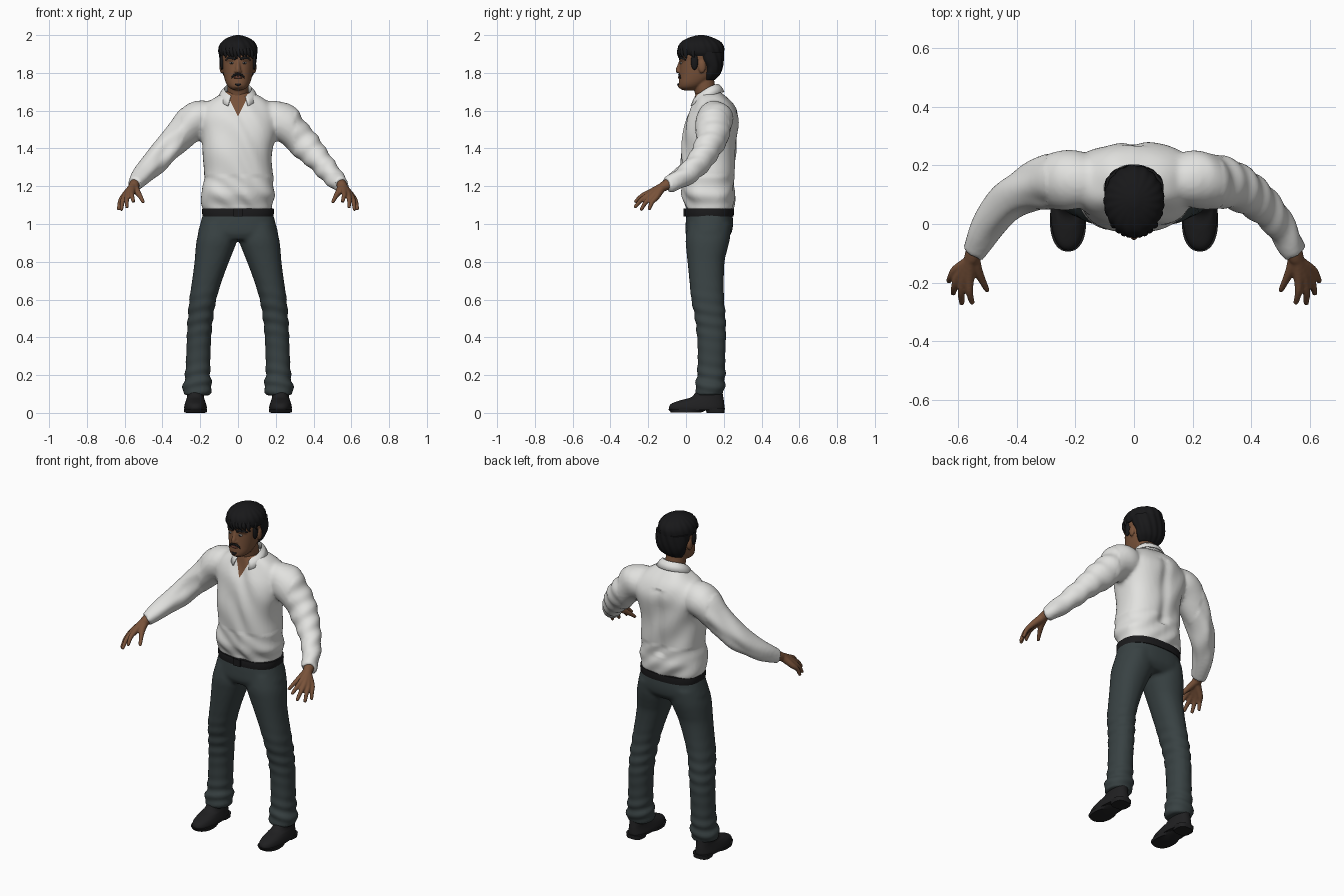
import bpy, bmesh, math, random
from mathutils import Vector, Matrix

random.seed(4)
cube = bpy.data.objects.get("Cube")
if cube:
    bpy.data.objects.remove(cube, do_unlink=True)


def material(name, *rgb):
    m = bpy.data.materials.new(name)
    m.use_nodes = True
    m.diffuse_color = (*rgb, 1)
    m.node_tree.nodes["Principled BSDF"].inputs["Base Color"].default_value = (*rgb, 1)
    return m


SHIRT = material("white cloth", .76, .76, .74)
TROUSER = material("slate cloth", .04, .054, .056)
SKIN = material("brown skin", .19, .085, .042)
HAIR = material("black hair", .009, .009, .01)
SHOE = material("black leather", .014, .014, .015)
BELT = material("belt black", .011, .011, .012)
EYE = material("eye white", .5, .47, .43)
LIP = material("lip brown", .13, .045, .03)


def spline(keys, n=5):
    """Smooth interpolation through tuples of any length."""
    out = []
    for i in range(len(keys) - 1):
        a, b, c, d = (keys[max(0, min(len(keys) - 1, i + k))] for k in (-1, 0, 1, 2))
        for s in range(n):
            t = s / n
            out.append([q + .5 * t * (r - p + t * (2*p - 5*q + 4*r - w + t * (3*(q - r) + w - p)))
                        for p, q, r, w in zip(a, b, c, d)])
    return out + [list(keys[-1])]


def skin(bm, loops):
    rows = [[bm.verts.new(p) for p in loop] for loop in loops]
    n = len(rows[0])
    for lo, hi in zip(rows, rows[1:]):
        for i in range(n):
            bm.faces.new((lo[i], lo[(i + 1) % n], hi[(i + 1) % n], hi[i]))
    bm.faces.new(rows[0][::-1])
    bm.faces.new(rows[-1])


def loft(bm, keys, e=2.0, sides=40, n=5, side=1):
    """Stack of horizontal rounded sections: z, x min, x max, y front, y back."""
    def ring(z, x0, x1, y0, y1):
        for i in range(sides):
            a = math.tau * i / sides
            c, s = math.cos(a), math.sin(a)
            yield (side * ((x0 + x1) / 2 + (x1 - x0) / 2 * math.copysign(abs(c) ** (2 / e), c)),
                   (y0 + y1) / 2 + (y1 - y0) / 2 * math.copysign(abs(s) ** (2 / e), s), z)
    skin(bm, [list(ring(*k)) for k in spline(keys, n)])


def tube(bm, keys, side=1, sides=16, n=4):
    """Round limb through points x, y, z, radius."""
    pts = spline(keys, n)
    pos = [Vector((side * p[0], p[1], p[2])) for p in pts]
    loops = []
    for i, p in enumerate(pts):
        q = (pos[min(i + 1, len(pos) - 1)] - pos[max(i - 1, 0)]).to_track_quat('Z', 'Y')
        loops.append([pos[i] + q @ Vector((math.cos(a), math.sin(a), 0)) * p[3]
                      for a in (math.tau * k / sides for k in range(sides))])
    skin(bm, loops)


def ball(bm, center, size):
    bmesh.ops.create_uvsphere(bm, u_segments=20, v_segments=12, radius=1,
                              matrix=Matrix.Translation(center) @ Matrix.Diagonal((*size, 1)))


def finish(bm, name, mat, voxel=0, smooth=3):
    bmesh.ops.recalc_face_normals(bm, faces=bm.faces)
    me = bpy.data.meshes.new(name)
    bm.to_mesh(me)
    bm.free()
    ob = bpy.data.objects.new(name, me)
    bpy.context.collection.objects.link(ob)
    if voxel:  # fuse overlapping volumes into one skin
        r = ob.modifiers.new("fuse", 'REMESH')
        r.mode, r.voxel_size = 'VOXEL', voxel
        s = ob.modifiers.new("relax", 'SMOOTH')
        s.factor, s.iterations = .5, smooth
        dg = bpy.context.evaluated_depsgraph_get()
        fused = bpy.data.meshes.new_from_object(ob.evaluated_get(dg))
        ob.modifiers.clear()
        ob.data = fused
    ob.data.materials.clear()
    ob.data.materials.append(mat)
    bpy.ops.object.select_all(action='DESELECT')
    ob.select_set(True)
    bpy.context.view_layer.objects.active = ob
    bpy.ops.object.shade_smooth_by_angle(angle=math.radians(45))
    return ob


def sym(rows):
    return [(z, -r, r, y0, y1) for z, r, y0, y1 in rows]


# Shirt: torso and sleeves fused, with soft folds
bm = bmesh.new()
loft(bm, sym([(1.07, .178, .005, .245), (1.1, .187, 0, .252), (1.15, .197, -.022, .26), (1.2, .188, -.025, .255),
              (1.3, .18, -.026, .258), (1.4, .187, -.024, .268), (1.48, .2, -.014, .274), (1.55, .21, .003, .278),
              (1.6, .2, .022, .267), (1.64, .17, .038, .245), (1.675, .12, .05, .21), (1.7, .07, .06, .18)]), e=2.5)
for s in (1, -1):
    tube(bm, [(.14, .15, 1.57, .085), (.22, .15, 1.55, .1), (.3, .14, 1.478, .088), (.4, .1, 1.368, .071),
              (.48, .02, 1.28, .06), (.53, -.06, 1.227, .048), (.55, -.1, 1.207, .043)], s, 24)
shirt = finish(bm, "shirt", SHIRT, .011, 4)
bm = bmesh.new()
bm.from_mesh(shirt.data)
bm.normal_update()
for v in bm.verts:
    x, y, z = v.co
    fold = .004 * math.sin(26 * z + 14 * abs(x) + 5 * math.sin(9 * x + 4 * y))
    fold += .003 * math.sin(60 * z + 8 * math.sin(7 * x)) * (z < 1.25 or abs(x) > .3)
    if y > .15:  # spine crease
        fold -= .01 * math.exp(-(x / .03) ** 2) * (1.2 < z < 1.6)
    v.co += v.normal * fold
# Open neck is cut as a V and coloured as skin
for s in (1, -1):
    bmesh.ops.bisect_plane(bm, geom=bm.verts[:] + bm.edges[:] + bm.faces[:],
                           plane_co=(0, 0, 1.57), plane_no=(s, 0, -.5))
for f in bm.faces:
    c = f.calc_center_median()
    f.material_index = int(c.y < .1 and abs(c.x) < .5 * (c.z - 1.57))
bm.to_mesh(shirt.data)
bm.free()
shirt.data.materials.append(SKIN)

# Folded collar, open at the front
bm = bmesh.new()
rows = []
for i in range(33):
    a = math.radians(30 + 300 * i / 32)
    f = ((1 + math.cos(a)) / 2) ** 1.5
    rows.append([bm.verts.new((rx * math.sin(a), .108 - ry * math.cos(a), z - drop * f))
                 for rx, ry, z, drop in ((.07, .06, 1.7, .03), (.072, .062, 1.742, .07),
                                         (.088, .08, 1.728, .075), (.106, .096, 1.7, .082))])
for p, q in zip(rows, rows[1:]):
    for k in range(3):
        bm.faces.new((p[k], p[k + 1], q[k + 1], q[k]))
collar = finish(bm, "collar", SHIRT)
collar.modifiers.new("cloth", 'SOLIDIFY').thickness = .007

# Belt
bm = bmesh.new()
loft(bm, sym([(1.04, .187, -.004, .252), (1.06, .19, -.006, .254), (1.082, .189, -.005, .254)]), e=2.5, n=2)
finish(bm, "belt", BELT)
bm = bmesh.new()
bmesh.ops.create_cube(bm, size=1, matrix=Matrix.Translation((0, -.008, 1.062)) @ Matrix.Diagonal((.045, .012, .042, 1)))
finish(bm, "belt_buckle", BELT)

# Trousers: hips and legs fused, rumpled at knee and cuff
bm = bmesh.new()
loft(bm, sym([(1.065, .182, .003, .245), (1, .2, -.002, .249), (.95, .212, -.002, .24), (.915, .2, .015, .21)]), e=2.5)
for s in (1, -1):
    loft(bm, [(1, .01, .195, .01, .24), (.92, .004, .218, -.002, .232), (.85, .028, .226, .003, .215),
              (.8, .048, .23, .008, .204), (.7, .085, .243, .018, .2), (.6, .115, .258, .028, .202),
              (.5, .132, .266, .047, .21), (.4, .142, .271, .058, .212), (.3, .146, .275, .062, .208),
              (.2, .146, .28, .058, .208), (.13, .137, .294, .048, .204), (.095, .15, .288, .055, .195)], 2.2, side=s)
trousers = finish(bm, "trousers", TROUSER, .011, 3)
for v in trousers.data.vertices:
    x, y, z = v.co
    amp = .005 * math.exp(-((z - .16) / .09) ** 2) + .003 * math.exp(-((z - .5) / .12) ** 2)
    v.co += v.normal * amp * math.sin(95 * z + 18 * abs(x) + 14 * y)

# Shoes with sole and heel
for s, word in ((1, "left"), (-1, "right")):
    bm = bmesh.new()
    loft(bm, [(.014, .167, .283, -.085, .2), (.03, .165, .285, -.09, .203), (.05, .17, .281, -.075, .202),
              (.068, .176, .275, -.025, .2), (.085, .18, .27, .03, .197), (.13, .182, .266, .065, .19)], 2.3, side=s)
    finish(bm, word + "_shoe", SHOE)
    bm = bmesh.new()
    loft(bm, [(.002, .166, .284, -.08, .08), (.02, .163, .287, -.094, .12)], 2.3, n=1, side=s)
    loft(bm, [(0, .176, .274, .11, .203), (.025, .172, .278, .1, .206)], 2.8, n=1, side=s)
    finish(bm, word + "_sole", SHOE)

    # Hand: every finger runs from the wrist so the palm forms by fusing
    bm = bmesh.new()
    for knuckle, tip in (((.562, -.19, 1.168), (.553, -.268, 1.118)), ((.582, -.19, 1.157), (.588, -.27, 1.09)),
                         ((.598, -.178, 1.147), (.617, -.237, 1.076)), ((.608, -.157, 1.142), (.632, -.195, 1.078))):
        k, t = Vector(knuckle), Vector(tip)
        mid = (k + t) / 2 + Vector((.004 * 1, -.004, .006))
        tube(bm, [(.545, -.09, 1.213, .029), (.557, -.125, 1.195, .024), (*k, .0165), (*mid, .0125),
                  (*t, .009), (*(t + (t - mid) * .08), .004)], s)
    tube(bm, [(.55, -.11, 1.2, .024), (.536, -.155, 1.175, .018), (.517, -.195, 1.145, .0125),
              (.502, -.225, 1.117, .009), (.5, -.229, 1.112, .004)], s)
    finish(bm, word + "_hand", SKIN, .005, 2)

# Head, neck, nose and ears fused
FACE = [(1.708, .022, -.018, .04), (1.722, .047, -.034, .075), (1.745, .063, -.038, .11), (1.78, .074, -.036, .15),
        (1.82, .081, -.034, .168), (1.86, .086, -.032, .178), (1.9, .088, -.032, .18), (1.95, .075, -.01, .165),
        (1.98, .04, .04, .12)]


def face_y(x, z):
    """Depth of the face surface."""
    _, r, y0, y1 = min(spline(FACE, 20), key=lambda k: abs(k[0] - z))
    return (y0 + y1) / 2 - (y1 - y0) / 2 * math.sqrt(max(0, 1 - (abs(x) / r) ** 2.2)) ** (2 / 2.2)


bm = bmesh.new()
loft(bm, sym(FACE), 2.2)
tube(bm, [(0, .125, 1.6, .062), (0, .108, 1.68, .057), (0, .095, 1.74, .057), (0, .09, 1.8, .055)], sides=24)
tube(bm, [(0, -.026, 1.87, .009), (0, -.034, 1.84, .011), (0, -.043, 1.815, .013), (0, -.04, 1.802, .01)])
for s in (1, -1):
    ball(bm, (s * .012, -.036, 1.808), (.009, .011, .008))
    ball(bm, (s * .087, .085, 1.832), (.011, .02, .034))
    tube(bm, [(.012, -.027, 1.872, .007), (.035, -.024, 1.876, .009), (.06, -.006, 1.868, .007)], s)
ball(bm, (0, -.031, 1.732), (.022, .012, .014))
finish(bm, "head", SKIN, .005, 2)


def feature(name, mat, pts, both=True):
    """Thin painted line following the face: x, z, radius."""
    bm = bmesh.new()
    for s in ((1, -1) if both else (1,)):
        tube(bm, [(x, face_y(x, z) - .001, z, r) for x, z, r in pts], s, 10)
    finish(name=name, bm=bm, mat=mat)


feature("eyebrows", HAIR, [(.012, 1.872, .005), (.03, 1.879, .0075), (.05, 1.878, .007), (.066, 1.868, .004)])
feature("moustache", HAIR, [(0, 1.791, .005), (.015, 1.79, .006), (.028, 1.782, .005), (.034, 1.77, .002)])
feature("lips", LIP, [(-.024, 1.774, .002), (-.01, 1.776, .006), (.01, 1.776, .006), (.024, 1.774, .002)], False)
feature("goatee", HAIR, [(-.016, 1.742, .003), (0, 1.737, .008), (.016, 1.742, .003)], False)
for name, mat, size, out in (("eyes", EYE, (.013, .006, .006), 0), ("irises", HAIR, (.006, .004, .006), .004)):
    bm = bmesh.new()
    for s in (1, -1):
        ball(bm, (s * .034, face_y(.034, 1.853) - out, 1.853), size)
    finish(bm, name, mat)

# Hair: crown, nape, sideburns and swept fringe locks
bm = bmesh.new()
loft(bm, sym([(1.89, .095, -.03, .197), (1.91, .103, -.042, .201), (1.94, .1, -.041, .199), (1.965, .085, -.024, .182),
              (1.985, .058, .012, .146), (1.997, .025, .05, .11), (2, .008, .07, .09)]), 1.95, 96)
loft(bm, sym([(1.762, .058, .09, .15), (1.79, .08, .088, .178), (1.83, .092, .09, .193), (1.87, .099, .06, .199),
              (1.91, .1, .04, .2)]), 2.1, 96)
for v in bm.verts:
    x, y = v.co.x, v.co.y - .08
    k = 1 + .018 * math.sin(17 * math.atan2(y, x) + 45 * v.co.z) * min(1, math.hypot(x, y) / .08)
    v.co.x, v.co.y = x * k, y * k + .08
for s in (1, -1):
    ball(bm, (s * .085, .045, 1.86), (.011, .019, .044))
for i in range(11):
    x = -.085 + .017 * i
    low = 1.882 + random.uniform(-.006, .008)
    y = face_y(x, 1.9)
    tube(bm, [(x * .85, y + .012, 1.95, .012), (x, y - .003, 1.915, .013),
              (x + .006, y - .004, low + .012, .009), (x + .012, y, low - .004, .002)], sides=10)
finish(bm, "hair", HAIR)
